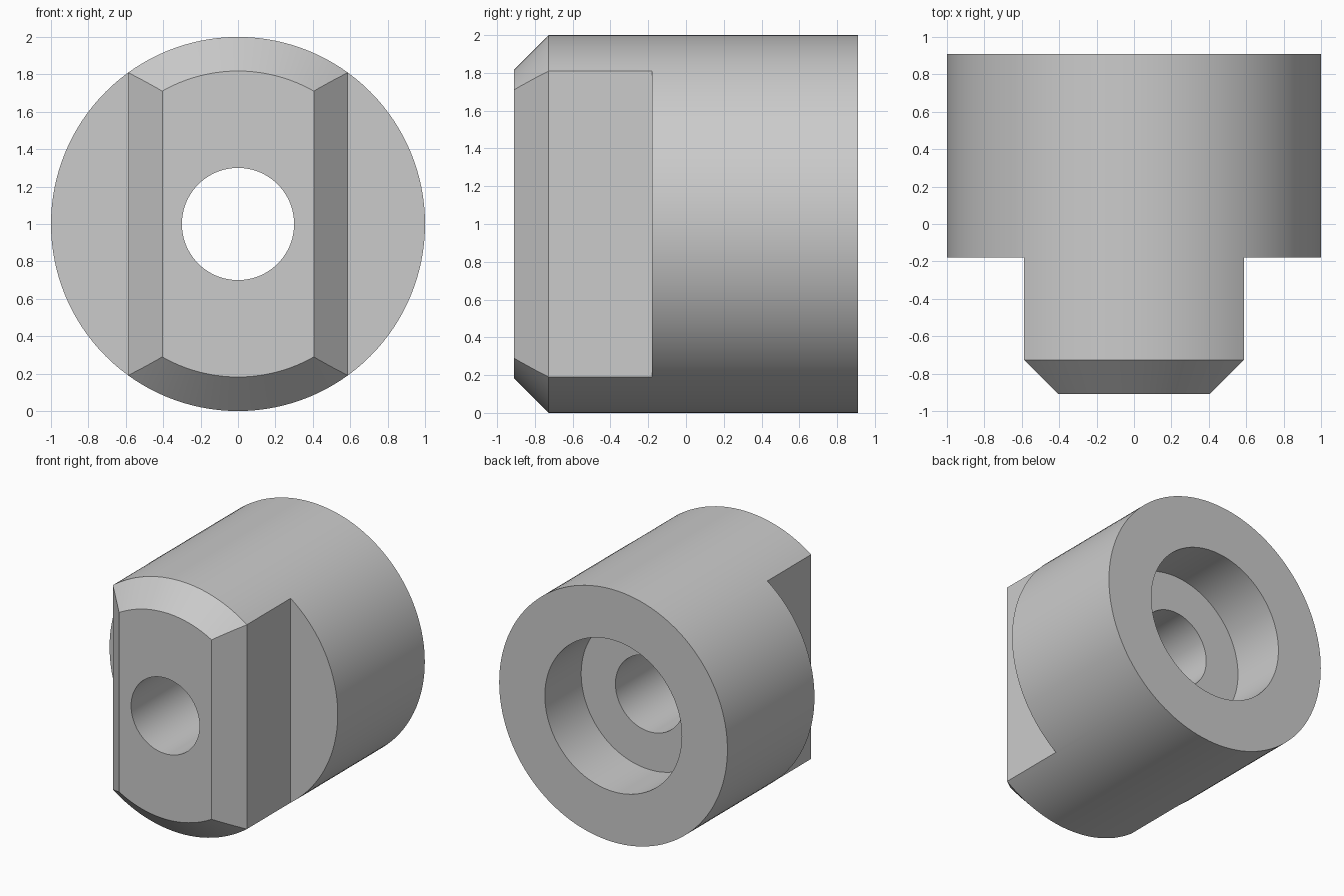
import bpy, bmesh, math
from mathutils import Matrix, Vector

cube = bpy.data.objects.get("Cube")
if cube:
    bpy.data.objects.remove(cube, do_unlink=True)

SEGMENTS = 128
BACK, FRONT = 0.91, -0.91
CHAMFER = 0.182
SHOULDER = -0.18
TAB = 0.587          # half width of the front tab

grey = bpy.data.materials.new("plain grey")
grey.use_nodes = True
grey.diffuse_color = (0.6, 0.6, 0.6, 1)
grey.node_tree.nodes["Principled BSDF"].inputs["Base Color"].default_value = (0.6, 0.6, 0.6, 1)


def make_object(name, bm):
    bmesh.ops.recalc_face_normals(bm, faces=bm.faces)
    mesh = bpy.data.meshes.new(name)
    bm.to_mesh(mesh)
    bm.free()
    mesh.materials.append(grey)
    obj = bpy.data.objects.new(name, mesh)
    bpy.context.collection.objects.link(obj)
    return obj


def lathe(name, profile):
    """Turn a closed (radius, y) profile around the y axis at z = 1."""
    bm = bmesh.new()
    rings = []
    for i in range(SEGMENTS):
        turn = Matrix.Rotation(math.tau * i / SEGMENTS, 3, 'Y')
        rings.append([bm.verts.new(turn @ Vector((0, y, r)) + Vector((0, 0, 1)))
                      for r, y in profile])
    n = len(profile)
    for i, a in enumerate(rings):
        b = rings[(i + 1) % SEGMENTS]
        for j in range(n):
            k = (j + 1) % n
            bm.faces.new((a[j], a[k], b[k], b[j]))
    return make_object(name, bm)


def prism(name, outline):
    """Extrude an (x, y) outline vertically past the body."""
    bm = bmesh.new()
    face = bm.faces.new([bm.verts.new((x, y, -0.5)) for x, y in outline])
    top = bmesh.ops.extrude_face_region(bm, geom=[face])["geom"]
    bmesh.ops.translate(bm, vec=(0, 0, 3),
                        verts=[v for v in top if isinstance(v, bmesh.types.BMVert)])
    return make_object(name, bm)


# Turned body: chamfered nose, through hole and rear counterbore
body = lathe("stepped_body", [
    (0.3, FRONT), (1 - CHAMFER, FRONT), (1, FRONT + CHAMFER), (1, BACK),
    (0.6, BACK), (0.6, BACK - 0.455), (0.3, BACK - 0.455)])

# Side cuts leave the chamfered tab at the front
for side, sign in (("left", 1), ("right", -1)):
    outline = [(TAB - CHAMFER - 0.1, FRONT - 0.1), (TAB, FRONT + CHAMFER),
               (TAB, SHOULDER), (1.5, SHOULDER), (1.5, FRONT - 0.1)]
    cutter = prism(side + "_cutter", [(sign * x, y) for x, y in outline])
    cutter.hide_render = True
    cut = body.modifiers.new(side + "_cut", 'BOOLEAN')
    cut.operation = 'DIFFERENCE'
    cut.solver = 'EXACT'
    cut.object = cutter
    with bpy.context.temp_override(object=body, active_object=body):
        bpy.ops.object.modifier_apply(modifier=cut.name)
    bpy.data.objects.remove(cutter, do_unlink=True)

# Smooth round walls, crisp edges
bpy.ops.object.select_all(action='DESELECT')
body.select_set(True)
bpy.context.view_layer.objects.active = body
bpy.ops.object.shade_smooth_by_angle(angle=math.radians(25))
